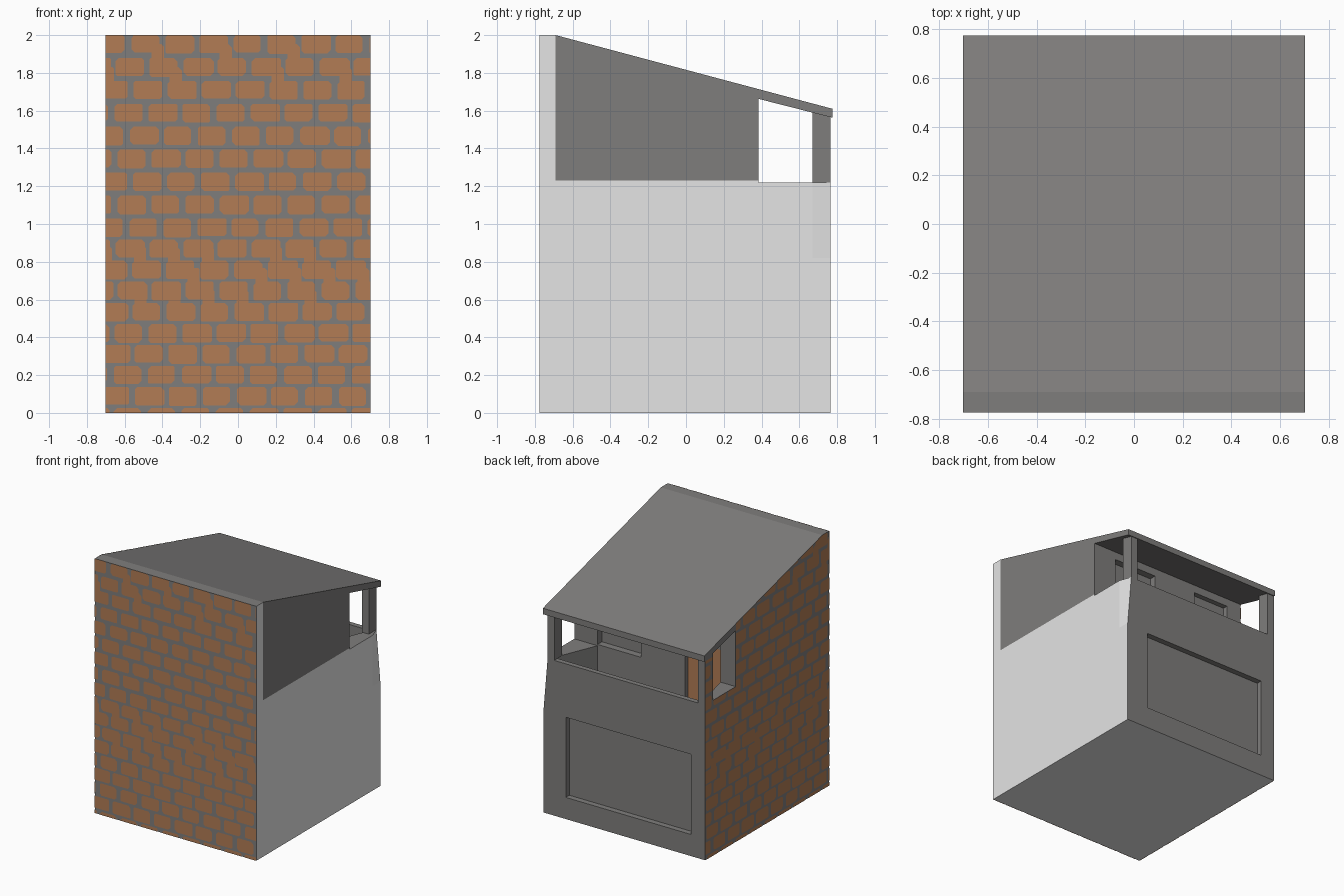
import bpy, bmesh, random
from mathutils import Vector

if "Cube" in bpy.data.objects:
    bpy.data.objects.remove(bpy.data.objects["Cube"])

random.seed(4)


def material(name, rgb):
    m = bpy.data.materials.new(name)
    m.diffuse_color = (*rgb, 1)
    m.use_nodes = True
    m.node_tree.nodes["Principled BSDF"].inputs["Base Color"].default_value = m.diffuse_color
    return m


GREY = material("mid grey", (0.212, 0.207, 0.202))
LIGHT = material("pale concrete", (0.78, 0.78, 0.78))
BRICK = material("brick orange", (0.445, 0.202, 0.09))


def finish(bm, name, *mats):
    me = bpy.data.meshes.new(name)
    bm.to_mesh(me)
    bm.free()
    for m in mats:
        me.materials.append(m)
    ob = bpy.data.objects.new(name, me)
    bpy.context.collection.objects.link(ob)
    return ob


def prism(points, offset):
    """Closed solid from a planar outline pushed along an offset vector."""
    bm = bmesh.new()
    face = bm.faces.new([bm.verts.new(p) for p in points])
    ext = bmesh.ops.extrude_face_region(bm, geom=[face])
    moved = [v for v in ext["geom"] if isinstance(v, bmesh.types.BMVert)]
    bmesh.ops.translate(bm, vec=offset, verts=moved)
    bmesh.ops.recalc_face_normals(bm, faces=bm.faces)
    return bm


def box(name, x0, x1, y0, y1, z0, z1, mat):
    bm = prism([(x0, y0, z0), (x1, y0, z0), (x1, y1, z0), (x0, y1, z0)], (0, 0, z1 - z0))
    return finish(bm, name, mat)


def roof_z(y):
    return 2 - (y + 0.69) * 0.2662


# House body with sloping roof slab and balcony floor, as one side profile
profile = [(-.775, 0), (.765, 0), (.765, .82), (.385, .82), (.385, 1.662),
           (.775, 1.563), (.775, 1.61), (-.69, 2), (-.775, 2)]
body = finish(prism([(-.702, y, z) for y, z in profile], (1.404, 0, 0)),
              "house_body", GREY, LIGHT)

# Recessed back panel, balcony window and balcony doorway
for dims in [(-.58, .51, .72, .9, .17, .80),
             (.12, .5, .33, .45, 1.23, 1.60),
             (-.57, -.26, .34, .45, .8201, 1.60)]:
    cutter = box("recess_cutter", *dims, GREY)
    cutter.hide_render = True
    mod = body.modifiers.new("recess", 'BOOLEAN')
    mod.operation = 'DIFFERENCE'
    mod.solver = 'EXACT'
    mod.object = cutter
    bpy.context.view_layer.objects.active = body
    bpy.ops.object.modifier_apply(modifier=mod.name)
    bpy.data.objects.remove(cutter)

# Pale concrete on the underside, the lower right side and the front right strip
bm = bmesh.new()
bm.from_mesh(body.data)
for co, no in [((0, 0, 1.23), (0, 0, 1)), ((0, -.69, 0), (0, 1, 0))]:
    side = [f for f in bm.faces if f.normal.x > .9 and f.calc_center_median().x > .69]
    geom = side + list({e for f in side for e in f.edges}) + list({v for f in side for v in f.verts})
    bmesh.ops.bisect_plane(bm, geom=geom, plane_co=co, plane_no=no, dist=1e-5)
for f in bm.faces:
    c = f.calc_center_median()
    pale = f.normal.x > .9 and c.x > .69 and (c.z < 1.23 or c.y < -.69)
    under = f.normal.z < -.9 and c.z < .01
    f.material_index = 1 if pale or under else 0
bm.to_mesh(body.data)
bm.free()

# Balcony parapet: U-shaped plan with flared inner sides
plan = [(-.702, .385), (-.57, .385), (-.65, .725), (.64, .725), (.5, .385),
        (.702, .385), (.702, .67), (.702, .765), (-.702, .765)]
bm = prism([(x, y, .82) for x, y in plan], (0, 0, .40))
for v in bm.verts:      # lean the right back corner inwards
    if v.co.z > 1 and v.co.x > .69 and v.co.y > .75:
        v.co.x = .668
for f in bm.faces:
    c = f.calc_center_median()
    f.material_index = 1 if f.normal.x > .7 and c.x > .64 else 0
finish(bm, "balcony_parapet", GREY, LIGHT)

# Corner posts carrying the roof
box("right_post", .61, .668, .67, .765, 1.22, 1.59, GREY)
box("left_post", -.702, -.64, .67, .765, 1.22, 1.59, GREY)

# Balcony door leaf with a grey head
box("balcony_door", -.57, -.26, .335, .345, .82, 1.45, BRICK)
box("balcony_door_head", -.57, -.26, .335, .345, 1.45, 1.60, GREY)


def clip(poly, a, b, c):
    """Keep the part of a 2D polygon where a*u + b*v <= c."""
    out = []
    for i, p in enumerate(poly):
        q = poly[i - 1]
        dp, dq = a * p[0] + b * p[1] - c, a * q[0] + b * q[1] - c
        if (dp <= 0) != (dq <= 0):
            t = dq / (dq - dp)
            out.append((q[0] + t * (p[0] - q[0]), q[1] + t * (p[1] - q[1])))
        if dp <= 0:
            out.append(p)
    return out


def brick_shape(u0, u1, v0, v1):
    """Rough brick: rectangle with irregularly chamfered corners."""
    a, b, c, d = (random.uniform(.006, .02) for _ in range(4))
    return [(u0 + a, v0), (u1 - b, v0), (u1, v0 + b), (u1, v1 - c),
            (u1 - c, v1), (u0 + d, v1), (u0, v1 - d), (u0, v0 + a)]


def brick_wall(name, regions, place, normal):
    bricks = []
    pitch = .18
    for row in range(-1, 18):
        v = .04 + .1115 * row if row < 9 else .932 + .1215 * (row - 8)
        shift = (row % 2) * pitch / 2 - .02 + random.uniform(-.015, .015)
        for col in range(-6, 7):
            u = col * pitch + shift
            w = random.uniform(.142, .16)
            bricks.append(brick_shape(u, u + w, v + random.uniform(-.004, .004), v + .097))
            # some upright bricks join two courses
            if row in (4, 5, 6, 14, 15, 16) and random.random() < .5:
                bricks.append(brick_shape(u + .01, u + .075, v + .03, v + .17))
    bm = bmesh.new()
    for poly in bricks:
        for limits in regions:
            p = poly
            for lim in limits:
                p = clip(p, *lim) if p else p
            if len(p) > 2:
                f = bm.faces.new([bm.verts.new(place(u, v)) for u, v in p])
                f.normal_update()
                if f.normal.dot(Vector(normal)) < 0:
                    f.normal_flip()
    finish(bm, name, BRICK)


def rect(u0, u1, v0, v1):
    return [(-1, 0, -u0), (1, 0, u1), (0, -1, -v0), (0, 1, v1)]


# Brick facing on the front and on the left side, leaving the side opening clear
brick_wall("front_bricks", [rect(-.702, .702, 0, 2)],
           lambda u, v: (u, -.777, v), (0, -1, 0))
slope = (.2662, 1, roof_z(0))
brick_wall("left_bricks",
           [rect(-.775, .385, 0, 2) + [slope], rect(.385, .765, 0, 1.22),
            rect(.67, .765, 1.22, 1.565)],
           lambda u, v: (-.704, u, v), (-1, 0, 0))
